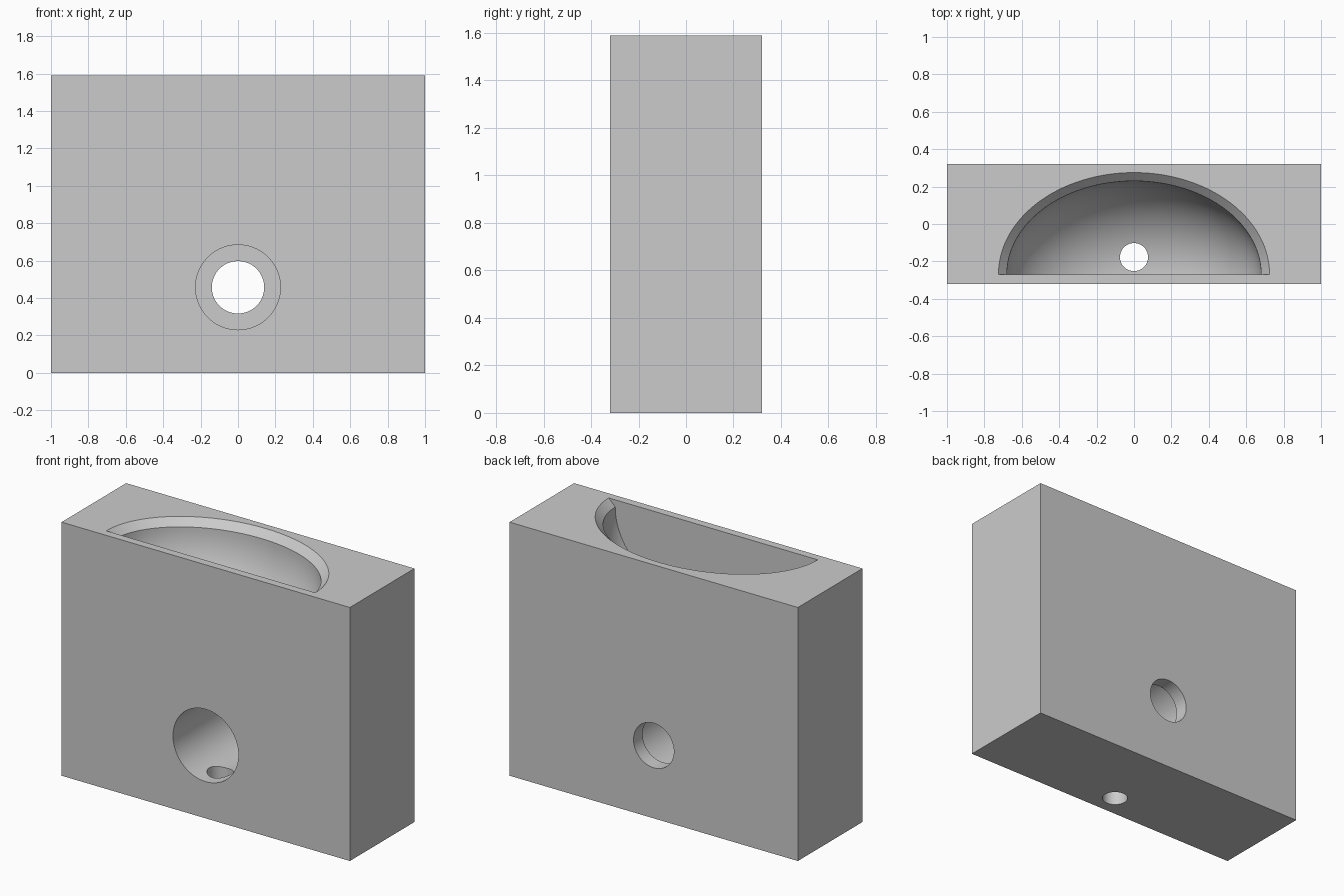
import bpy, bmesh, math

default = bpy.data.objects.get("Cube")
if default:
    bpy.data.objects.remove(default, do_unlink=True)

TOP, HALF_DEPTH = 1.59, 0.32
WALL_Y = -0.27          # flat front wall of the bowl
LIP = 0.045             # chamfer size
BOWL = (0.68, 0.50, 0.51)

grey = bpy.data.materials.new("plain grey")
grey.use_nodes = True
colour = (0.6, 0.6, 0.6, 1)
grey.diffuse_color = colour
grey.node_tree.nodes["Principled BSDF"].inputs["Base Color"].default_value = colour


def carve(target, cutter):
    """Subtract a cutter from the target and discard it."""
    cutter.hide_render = True
    mod = target.modifiers.new("carve", 'BOOLEAN')
    mod.operation, mod.solver, mod.object = 'DIFFERENCE', 'EXACT', cutter
    bpy.ops.object.select_all(action='DESELECT')
    bpy.context.view_layer.objects.active = target
    target.select_set(True)
    bpy.ops.object.modifier_apply(modifier=mod.name)
    bpy.data.objects.remove(cutter, do_unlink=True)


def cylinder(name, radius, start, end, axis):
    """Cylinder from start to end; axis is 'y' or 'z'."""
    middle = [(a + b) / 2 for a, b in zip(start, end)]
    turn = (math.pi / 2, 0, 0) if axis == 'y' else (0, 0, 0)
    bpy.ops.mesh.primitive_cylinder_add(vertices=96, radius=radius,
        depth=math.dist(start, end), location=middle, rotation=turn)
    bpy.context.object.name = name
    return bpy.context.object


def bowl_cutter(segments=72, levels=28):
    """Quarter ellipsoid with a flat front and a flared lip."""
    rx, ry, rz = BOWL
    rim = TOP - LIP
    rings = [(rx + 2 * LIP, ry + 2 * LIP, TOP + LIP)]
    for i in range(levels):
        a = math.pi / 2 * i / levels
        rings.append((rx * math.cos(a), ry * math.cos(a), rim - rz * math.sin(a)))
    bm = bmesh.new()
    loops = []
    for ax, ay, z in rings:
        angles = [math.pi * k / segments for k in range(segments + 1)]
        loops.append([bm.verts.new((ax * math.cos(t), WALL_Y + ay * math.sin(t), z))
                      for t in angles])
    for upper, lower in zip(loops, loops[1:]):
        for k in range(segments + 1):
            n = (k + 1) % (segments + 1)
            bm.faces.new((upper[k], upper[n], lower[n], lower[k]))
    bm.faces.new(loops[0])
    pole = bm.verts.new((0, WALL_Y, rim - rz))
    for k in range(segments + 1):
        bm.faces.new((loops[-1][k], loops[-1][(k + 1) % (segments + 1)], pole))
    bmesh.ops.recalc_face_normals(bm, faces=bm.faces)
    mesh = bpy.data.meshes.new("bowl_cutter")
    bm.to_mesh(mesh)
    bm.free()
    obj = bpy.data.objects.new("bowl_cutter", mesh)
    bpy.context.collection.objects.link(obj)
    return obj


# Solid block
bpy.ops.mesh.primitive_cube_add(size=1, location=(0, 0, TOP / 2))
block = bpy.context.object
block.name = "hopper_block"
block.scale = (2, 2 * HALF_DEPTH, TOP)
bpy.ops.object.transform_apply(location=True, rotation=True, scale=True)

# Bowl, stepped cross bore, and vertical drain
BORE_Z, DRAIN_Y = 0.457, -0.177
carve(block, bowl_cutter())
carve(block, cylinder("wide_bore", 0.227, (0, -0.5, BORE_Z), (0, 0.23, BORE_Z), 'y'))
carve(block, cylinder("narrow_bore", 0.14, (0, 0, BORE_Z), (0, 0.5, BORE_Z), 'y'))
carve(block, cylinder("drain", 0.075, (0, DRAIN_Y, -0.2), (0, DRAIN_Y, 1.3), 'z'))

# Finish
block.data.materials.clear()
block.data.materials.append(grey)
bpy.ops.object.select_all(action='DESELECT')
block.select_set(True)
bpy.context.view_layer.objects.active = block
bpy.ops.object.shade_smooth_by_angle(angle=math.radians(25))
